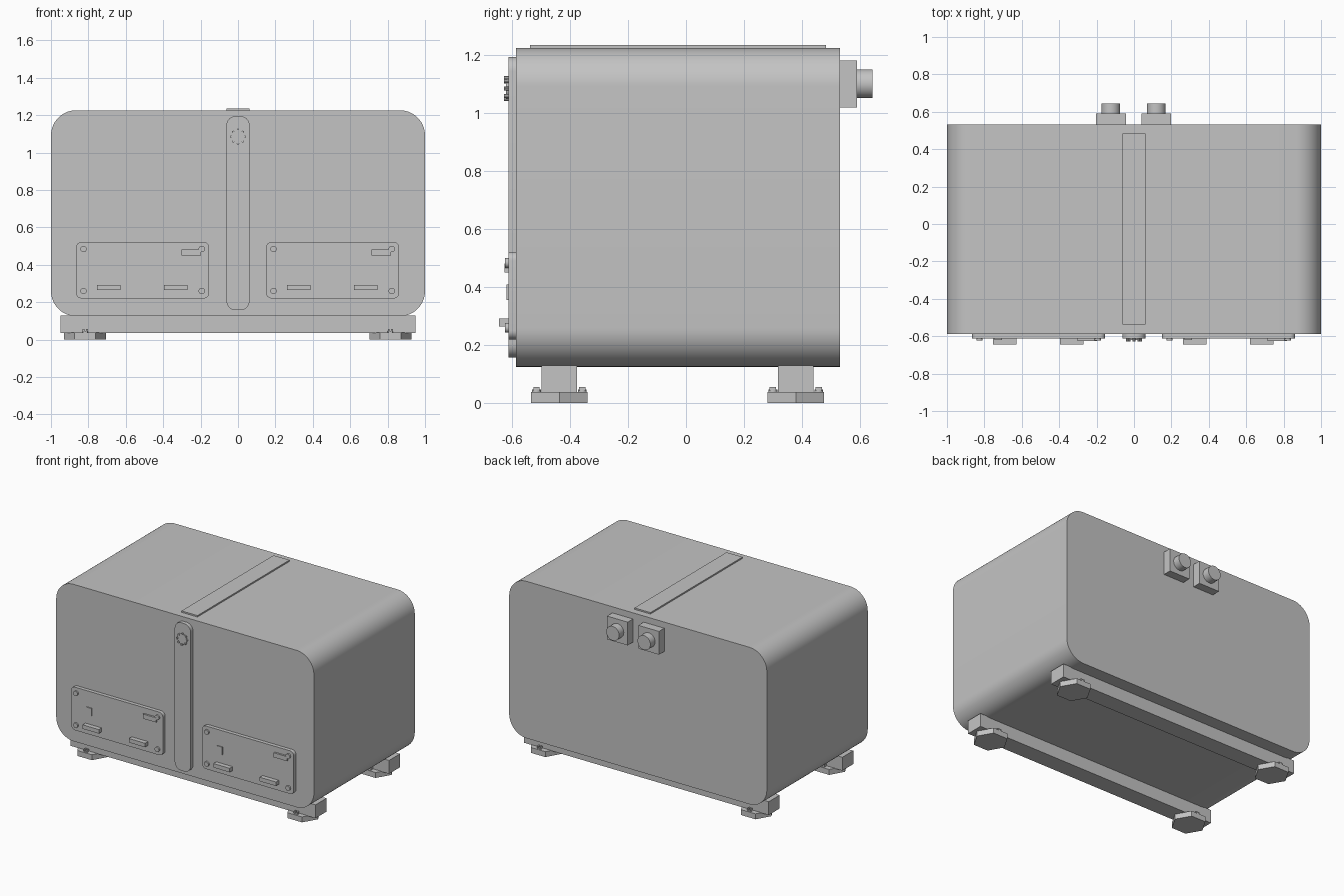
import bpy, bmesh, math
from mathutils import Vector

cube = bpy.data.objects.get("Cube")
if cube:
    bpy.data.objects.remove(cube, do_unlink=True)

grey = bpy.data.materials.new("plain grey")
grey.use_nodes = True
colour = (0.55, 0.55, 0.55, 1)
grey.diffuse_color = colour
grey.node_tree.nodes["Principled BSDF"].inputs["Base Color"].default_value = colour


def prism(name, outline, depth):
    """Extrude a closed 3D outline along the depth vector."""
    bm = bmesh.new()
    face = bm.faces.new([bm.verts.new(p) for p in outline])
    grown = bmesh.ops.extrude_face_region(bm, geom=[face])["geom"]
    moved = [g for g in grown if isinstance(g, bmesh.types.BMVert)]
    bmesh.ops.translate(bm, vec=Vector(depth), verts=moved)
    bmesh.ops.recalc_face_normals(bm, faces=bm.faces)
    mesh = bpy.data.meshes.new(name)
    bm.to_mesh(mesh)
    bm.free()
    mesh.materials.append(grey)
    obj = bpy.data.objects.new(name, mesh)
    bpy.context.collection.objects.link(obj)
    bpy.ops.object.select_all(action="DESELECT")
    obj.select_set(True)
    bpy.context.view_layer.objects.active = obj
    bpy.ops.object.shade_smooth_by_angle(angle=math.radians(30))
    return obj


def box(name, x, y, z):
    pts = [(x[0], y[0], z[0]), (x[1], y[0], z[0]), (x[1], y[0], z[1]), (x[0], y[0], z[1])]
    return prism(name, pts, (0, y[1] - y[0], 0))


def rounded(name, x, y, z, radius, steps=8):
    """Box whose outline is rounded as seen from the front."""
    corners = [(x[1], z[1], -1, -1), (x[0], z[1], 1, -1), (x[0], z[0], 1, 1), (x[1], z[0], -1, 1)]
    pts = []
    for quarter, (cx, cz, sx, sz) in enumerate(corners):
        for i in range(steps + 1):
            a = (quarter + i / steps) * math.pi / 2
            pts.append((cx + radius * (sx + math.cos(a)), y[0], cz + radius * (sz + math.sin(a))))
    return prism(name, pts, (0, y[1] - y[0], 0))


def disc(name, x, z, radius, y, sides=24):
    angles = [2 * math.pi * i / sides for i in range(sides)]
    pts = [(x + radius * math.cos(a), y[0], z + radius * math.sin(a)) for a in angles]
    return prism(name, pts, (0, y[1] - y[0], 0))


def upright(name, x, y, radius, z, sides):
    angles = [2 * math.pi * i / sides for i in range(sides)]
    pts = [(x + radius * math.cos(a), y + radius * math.sin(a), z[0]) for a in angles]
    return prism(name, pts, (0, 0, z[1] - z[0]))


FRONT, BACK, PLATE = -0.587, 0.532, -0.613

# Main housing and the strips along its middle
rounded("housing", (-1, 1), (FRONT, BACK), (0.125, 1.226), 0.135, 14)
box("top_strip", (-0.062, 0.062), (-0.538, 0.483), (1.22, 1.236))
rounded("front_strip", (-0.062, 0.062), (PLATE, FRONT + 0.01), (0.157, 1.195), 0.05)

# Dial on the front strip
disc("dial", 0, 1.085, 0.036, (-0.621, PLATE + 0.005))
for i in range(8):
    a = i * math.pi / 4
    disc("dial_stud", 0.036 * math.cos(a), 1.085 + 0.036 * math.sin(a), 0.007,
         (-0.628, PLATE + 0.005), 8)

# Two identical front panels
for side, cx in (("right", -0.51), ("left", 0.506)):
    rounded(side + "_panel", (cx - 0.356, cx + 0.356), (PLATE, FRONT + 0.01), (0.22, 0.522), 0.03)
    for dx in (-0.316, 0.316):
        for z in (0.26, 0.484):
            disc(side + "_panel_screw", cx + dx, z, 0.017, (-0.624, PLATE + 0.005), 20)
    for dx in (-0.182, 0.177):
        box(side + "_panel_handle", (cx + dx - 0.063, cx + dx + 0.063),
            (-0.645, PLATE + 0.005), (0.264, 0.292))
    box(side + "_panel_latch", (cx + 0.209, cx + 0.312), (-0.626, PLATE + 0.005), (0.45, 0.482))
    box(side + "_panel_tab", (cx - 0.235, cx - 0.195), (-0.62, PLATE + 0.005), (0.355, 0.41))

# Rear connectors
for side, cx in (("right", -0.124), ("left", 0.119)):
    box(side + "_connector_base", (cx - 0.08, cx + 0.08), (BACK - 0.01, 0.591), (1.02, 1.183))
    disc(side + "_connector_knob", cx, 1.102, 0.05, (0.585, 0.643), 32)

# Cross rails with hexagonal feet and slotted bolts
for end, cy in (("front", -0.437), ("back", 0.379)):
    box(end + "_rail", (-0.95, 0.95), (cy - 0.061, cy + 0.061), (0.036, 0.13))
    for cx in (-0.817, 0.815):
        upright(end + "_foot", cx, cy, 0.1125, (0, 0.038), 6)
        for dy in (-0.079, 0.079):
            upright(end + "_bolt", cx, cy + dy, 0.015, (0.03, 0.046), 16)
            for dx in (-0.009, 0.009):
                box(end + "_bolt_prong", (cx + dx - 0.005, cx + dx + 0.005),
                    (cy + dy - 0.011, cy + dy + 0.011), (0.044, 0.056))
